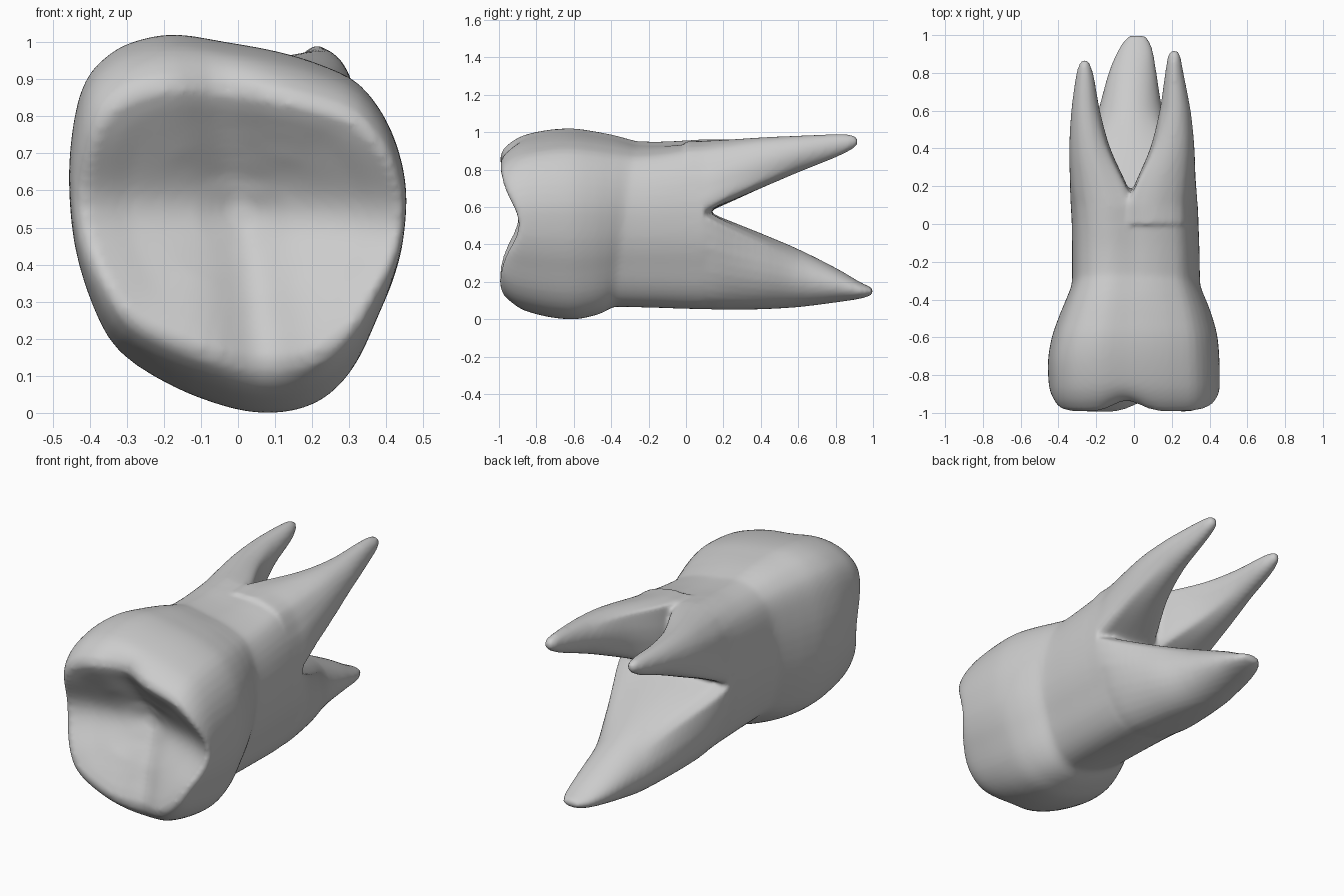
import bpy, bmesh, math
from mathutils import Vector

cube = bpy.data.objects.get("Cube")
if cube:
    bpy.data.objects.remove(cube, do_unlink=True)

mat = bpy.data.materials.new("tooth_grey")
mat.use_nodes = True
GREY = (0.6, 0.6, 0.6, 1)
mat.diffuse_color = GREY
mat.node_tree.nodes["Principled BSDF"].inputs["Base Color"].default_value = GREY

# Crown outline seen along the tooth axis (x, z)
OUTLINE = [(-.455, .64), (-.44, .8), (-.41, .9), (-.36, .96), (-.29, 1), (-.18, 1.02),
           (-.04, 1), (.1, .975), (.22, .94), (.33, .885), (.41, .77), (.45, .62), (.445, .47),
           (.42, .36), (.38, .26), (.325, .14), (.26, .06), (.18, .015), (.08, 0),
           (-.03, .015), (-.18, .07), (-.32, .16), (-.39, .28), (-.44, .45)]


def spline(a, b, c, d, t):
    """Catmull-Rom between b and c."""
    return (2 * b + (c - a) * t + (2 * a - 5 * b + 4 * c - d) * t ** 2
            + (3 * b - a - 3 * c + d) * t ** 3) / 2


def clamp(t):
    return min(max(t, 0), 1)


def refine(sections, steps=5):
    """Add evenly eased sections between the given ones."""
    last, out = len(sections) - 1, []
    for i in range(last):
        keys = [sections[min(max(i + k, 0), last)] for k in (-1, 0, 1, 2)]
        for s in range(steps):
            out.append([spline(*values, s / steps) for values in zip(*keys)])
    return out + [sections[-1]]


def smooth_loop(points, steps=3):
    """Closed curve through the points, scaled to a unit box."""
    pts, n = [Vector(p) for p in points], len(points)
    curve = [spline(*(pts[(i + k) % n] for k in (-1, 0, 1, 2)), s / steps)
             for i in range(n) for s in range(steps)]
    return [((p.x + .455) / .905, p.y / 1.02) for p in curve]


def lifted(shape, amount):
    """Fill out the upper left corner, where a root grows from the neck."""
    return [(u, v + amount * max(2 * u - 1, 0) * max(2 * v - 1, 0)) for u, v in shape]


UNIT = smooth_loop(OUTLINE)
NECK = lifted(UNIT, .09)


def in_neck(u, v):
    hit = False
    for (a, b), (c, d) in zip(NECK, NECK[1:] + NECK[:1]):
        if (b > v) != (d > v) and u < a + (v - b) * (c - a) / (d - b):
            hit = not hit
    return hit


def neck_part(u0, u1, v0, v1, count=40):
    """Outline of the neck cut by a box, scaled to its own unit box."""
    cu, cv, pts = (u0 + u1) / 2, (v0 + v1) / 2, []
    for i in range(count):
        a, r = math.tau * i / count, 0
        u, v = cu, cv
        while u0 <= u <= u1 and v0 <= v <= v1 and in_neck(u, v):
            r += .004
            u, v = cu + r * math.cos(a), cv + r * math.sin(a)
        pts.append((u, v))
    us, vs = zip(*pts)
    return [((u - min(us)) / (max(us) - min(us)), (v - min(vs)) / (max(vs) - min(vs)))
            for u, v in pts]


def rounded(shape, t):
    """Blend a shape towards a circle."""
    out = []
    for u, v in shape:
        a = math.atan2(v - .5, u - .5)
        out.append((u + (.5 + .5 * math.cos(a) - u) * t, v + (.5 + .5 * math.sin(a) - v) * t))
    return out


def ring(shape, y, x0, x1, z0, z1):
    return [Vector((x0 + u * (x1 - x0), y, z0 + v * (z1 - z0))) for u, v in shape]


def loft(bm, rings):
    """Skin a list of rings and close both ends."""
    loops = [[bm.verts.new(p) for p in r] for r in rings]
    n = len(loops[0])
    for a, b in zip(loops, loops[1:]):
        for i in range(n):
            j = (i + 1) % n
            bm.faces.new((a[i], a[j], b[j], b[i]))
    for end in (loops[0], loops[-1]):
        mid = bm.verts.new(sum((v.co for v in end), Vector()) / n)
        for i in range(n):
            bm.faces.new((end[i], end[(i + 1) % n], mid))


def valley(p):
    """Grooves between the four cusps."""
    across = (p.z - .55 + .1 * max(p.x, 0)) / .17
    along = (p.x - .15 * (.6 - p.z)) / .1
    return .105 * math.exp(-across ** 2) + .06 * math.exp(-along ** 2)


bm = bmesh.new()
rings = []

# Chewing basin, from its middle out to the crest
for scale, depth in ((.08, .07), (.3, .066), (.55, .054), (.75, .036), (.88, .016), (1, 0)):
    r = ring(UNIT, -1, -.4, .425, .15, .87)
    for p in r:
        p.x = .01 + (p.x - .01) * scale
        p.z = .54 + (p.z - .54) * scale
        p.y += depth + valley(p)
    rings.append(r)

# Crown wall and neck: y, x range, z range, share of the valleys, gum line tilt
BODY = ((-.985, -.42, .438, .11, .91, .85, 0), (-.93, -.44, .448, .07, .955, .45, 0),
        (-.85, -.452, .452, .04, .99, .1, 0), (-.72, -.455, .45, .01, 1.015, 0, 0),
        (-.6, -.435, .44, 0, 1.02, 0, 0), (-.5, -.4, .415, .015, 1.005, 0, .02),
        (-.42, -.365, .385, .035, .986, 0, .06), (-.35, -.335, .355, .062, .963, 0, .1),
        (-.3, -.328, .348, .066, .952, 0, .1), (-.15, -.328, .345, .062, .95, 0, .05),
        (0, -.33, .34, .056, .957, 0, 0), (.1, -.335, .337, .054, .963, 0, 0))
for *box, share, tilt in refine(BODY):
    r = ring(lifted(UNIT, .09 * clamp((box[0] + .42) / .4)), *box)
    for p in r:
        p.y += share * valley(p) + tilt * (p.z - .5)
    rings.append(r)
loft(bm, rings)

# Roots: part of the neck they grow from, then y, x range, z range
ROOTS = (
    # lower root
    ((0, 1, 0, .58), ((0, -.328, .338, .057, .58), (.1, -.335, .337, .054, .58),
     (.2, -.315, .315, .05, .54), (.4, -.25, .24, .052, .46), (.6, -.19, .155, .065, .375),
     (.8, -.135, .12, .09, .275), (.92, -.085, .1, .108, .205), (.98, -.045, .075, .125, .175),
     (1, -.025, .05, .14, .165))),
    # upper root on the right
    ((0, .49, .56, 1), ((0, -.328, -.005, .56, .955), (.1, -.335, -.005, .57, .962),
     (.2, -.342, -.035, .61, .963), (.4, -.345, -.125, .7, .965), (.6, -.332, -.18, .79, .967),
     (.78, -.308, -.212, .86, .967), (.85, -.288, -.235, .9, .96), (.87, -.27, -.25, .92, .945))),
    # upper root on the left
    ((.46, 1, .56, 1), ((0, -.025, .338, .56, .95), (.1, -.025, .337, .57, .955),
     (.2, .0, .335, .615, .962), (.4, .085, .325, .7, .975), (.6, .135, .3, .785, .982),
     (.8, .165, .262, .865, .99), (.89, .18, .245, .91, .985), (.92, .2, .225, .935, .965))),
)
for cut, sections in ROOTS:
    part = neck_part(*cut)
    loft(bm, [ring(rounded(part, clamp((s[0] - .1) / .5)), *s) for s in refine(sections)])

bmesh.ops.recalc_face_normals(bm, faces=bm.faces)
mesh = bpy.data.meshes.new("molar_tooth")
bm.to_mesh(mesh)
bm.free()
tooth = bpy.data.objects.new("molar_tooth", mesh)
bpy.context.collection.objects.link(tooth)
mesh.materials.append(mat)

# Fuse crown, neck and roots into one skin
fuse = tooth.modifiers.new("fuse", 'REMESH')
fuse.mode = 'VOXEL'
fuse.voxel_size = .013
fuse.use_smooth_shade = True
soften = tooth.modifiers.new("soften", 'SMOOTH')
soften.factor = .5
soften.iterations = 6
